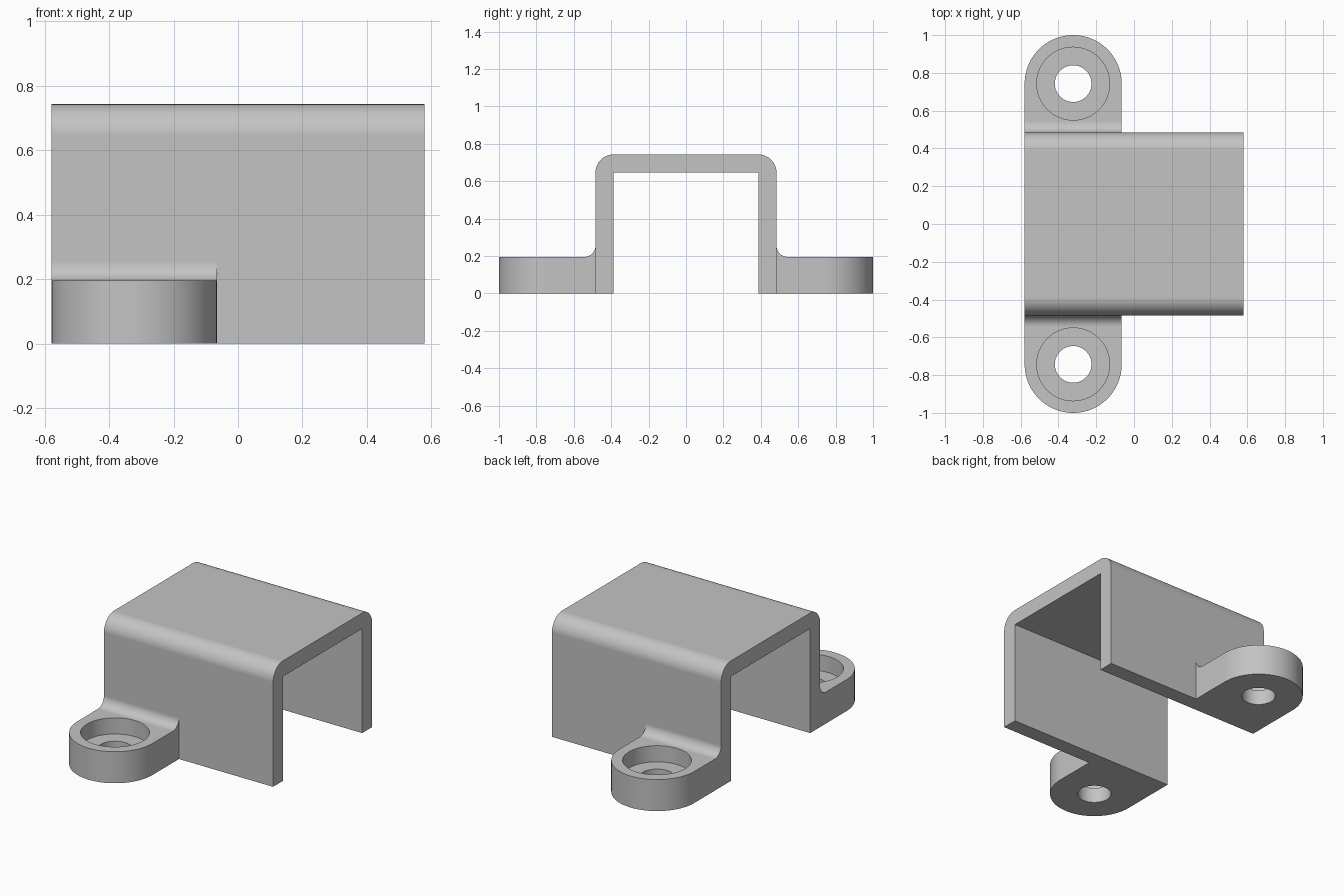
import bpy
import bmesh
from math import cos, sin, pi, radians
from mathutils import Vector

cube = bpy.data.objects.get("Cube")
if cube:
    bpy.data.objects.remove(cube, do_unlink=True)

# Main dimensions
HALF_X, HALF_Y, HEIGHT = 0.579, 0.484, 0.743
WALL, TAB_H, TAB_R, FILLET = 0.097, 0.195, 0.257, 0.06
TAB_X, TAB_Y = -HALF_X + TAB_R, 1 - TAB_R
BORE_R, HOLE_R, BORE_Z = 0.193, 0.097, 0.095

grey = bpy.data.materials.new("plain grey")
grey.use_nodes = True
colour = (0.55, 0.55, 0.55, 1)
grey.diffuse_color = colour
grey.node_tree.nodes["Principled BSDF"].inputs["Base Color"].default_value = colour


def arc(cx, cy, r, start, end, n):
    """Points on a circular arc, angles in degrees."""
    angles = [radians(start + (end - start) * i / n) for i in range(n + 1)]
    return [(cx + r * cos(a), cy + r * sin(a)) for a in angles]


def prism(name, points, axis, low, high):
    """Extrude a flat outline along x (outline in y, z) or z (outline in x, y)."""
    bm = bmesh.new()
    place = (lambda p: (low, *p)) if axis == "x" else (lambda p: (*p, low))
    face = bm.faces.new([bm.verts.new(place(p)) for p in points])
    top = bmesh.ops.extrude_face_region(bm, geom=[face])["geom"]
    step = Vector((high - low, 0, 0) if axis == "x" else (0, 0, high - low))
    bmesh.ops.translate(bm, vec=step,
                        verts=[v for v in top if isinstance(v, bmesh.types.BMVert)])
    bmesh.ops.recalc_face_normals(bm, faces=bm.faces)
    mesh = bpy.data.meshes.new(name)
    bm.to_mesh(mesh)
    bm.free()
    mesh.materials.append(grey)
    obj = bpy.data.objects.new(name, mesh)
    bpy.context.collection.objects.link(obj)
    return obj


def combine(target, tool, operation):
    """Apply a boolean and discard the tool."""
    mod = target.modifiers.new("boolean", "BOOLEAN")
    mod.operation, mod.object, mod.solver = operation, tool, "EXACT"
    bpy.context.view_layer.objects.active = target
    bpy.ops.object.modifier_apply(modifier=mod.name)
    bpy.data.objects.remove(tool, do_unlink=True)


# Channel cover: square inside, rounded outside
inner = HALF_Y - WALL
profile = [(inner, 0), (HALF_Y, 0)]
profile += arc(HALF_Y - WALL, HEIGHT - WALL, WALL, 0, 90, 12)
profile += arc(-HALF_Y + WALL, HEIGHT - WALL, WALL, 90, 180, 12)
profile += [(-HALF_Y, 0), (-inner, 0), (-inner, HEIGHT - WALL), (inner, HEIGHT - WALL)]
bracket = prism("mounting_bracket", profile, "x", -HALF_X, HALF_X)

for side in (1, -1):
    # Tab: filleted side profile trimmed by a round-ended outline
    root = HALF_Y - WALL / 2
    edge = [(root, 0), (1.1, 0), (1.1, TAB_H)]
    edge += arc(HALF_Y + FILLET, TAB_H + FILLET, FILLET, 270, 180, 10)
    edge += [(root, TAB_H + FILLET)]
    tab = prism("tab", [(y * side, z) for y, z in edge], "x", -0.7, 0.1)
    outline = [(TAB_X + TAB_R, 0.3), *arc(TAB_X, TAB_Y, TAB_R, 0, 180, 48),
               (TAB_X - TAB_R, 0.3)]
    trim = prism("trim", [(x, y * side) for x, y in outline], "z", -0.1, 0.4)
    combine(tab, trim, "INTERSECT")

    # Screw hole and counterbore
    for radius, bottom in ((HOLE_R, -0.1), (BORE_R, BORE_Z)):
        circle = arc(TAB_X, TAB_Y * side, radius, 0, 360, 64)[:-1]
        combine(tab, prism("cutter", circle, "z", bottom, 0.4), "DIFFERENCE")
    combine(bracket, tab, "UNION")

# Smooth curves with crisp edges and flat planes
bpy.ops.object.select_all(action="DESELECT")
bracket.select_set(True)
bpy.context.view_layer.objects.active = bracket
bpy.ops.object.shade_smooth_by_angle(angle=pi / 6)
weighted = bracket.modifiers.new("weighted normals", "WEIGHTED_NORMAL")
weighted.keep_sharp = True
